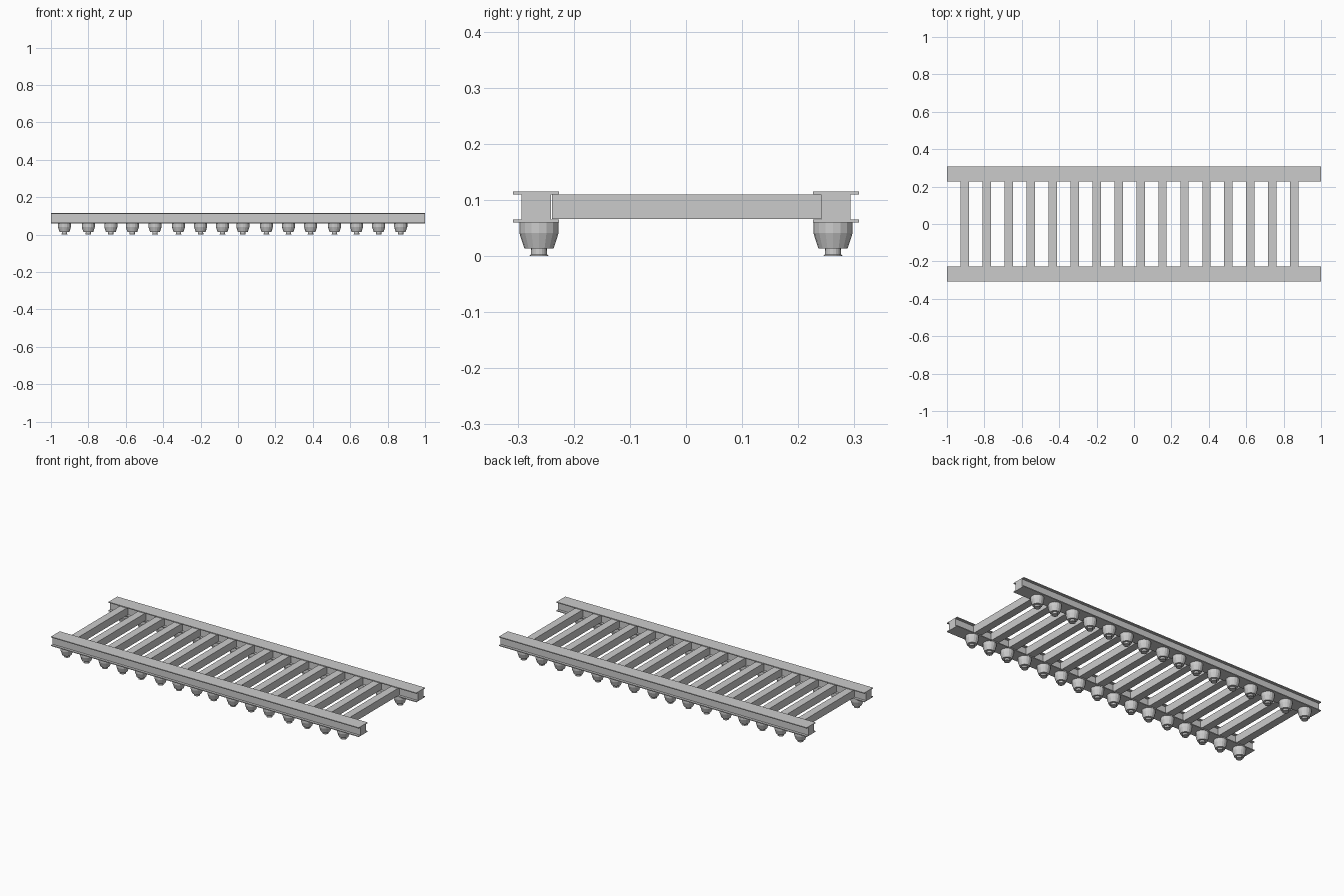
import bpy, bmesh, math

if "Cube" in bpy.data.objects:
    bpy.data.objects.remove(bpy.data.objects["Cube"])

def box(bm, lo, hi):
    r = bmesh.ops.create_cube(bm, size=1)
    for v in r["verts"]:
        v.co = [(a + b) / 2 + c * (b - a) for a, b, c in zip(lo, hi, v.co)]

def finish(bm, name):
    bmesh.ops.recalc_face_normals(bm, faces=bm.faces)
    me = bpy.data.meshes.new(name)
    bm.to_mesh(me)
    bm.free()
    ob = bpy.data.objects.new(name, me)
    bpy.context.collection.objects.link(ob)
    return ob

# Side rails: thick-web I-beam section extruded along x
half = [(0.041, 0.06), (0.041, 0.065), (0.026, 0.065),
        (0.026, 0.11), (0.041, 0.11), (0.041, 0.115)]
section = half + [(-y, z) for y, z in reversed(half)]
for side, label in ((-1, "front"), (1, "back")):
    bm = bmesh.new()
    face = bm.faces.new([bm.verts.new((-1, y + side * 0.267, z)) for y, z in section])
    ext = bmesh.ops.extrude_face_region(bm, geom=[face], use_keep_orig=True)
    for v in ext["geom"]:
        if isinstance(v, bmesh.types.BMVert):
            v.co.x = 1
    finish(bm, label + "_rail")

# Cross rungs
for i in range(16):
    x = -0.905 + i * 0.1175
    bm = bmesh.new()
    box(bm, (x - 0.0225, -0.239, 0.0655), (x + 0.0225, 0.241, 0.1095))
    finish(bm, f"rung_{i + 1}")

# Feet: lathed cups with a small flared stem, slightly irregular spacing
foot_x = [-0.928, -0.80, -0.68, -0.565, -0.444, -0.318, -0.20, -0.083,
          0.026, 0.152, 0.27, 0.388, 0.516, 0.634, 0.752, 0.87]
profile = [(0.035, 0.06), (0.035, 0.041), (0.026, 0.013),
           (0.014, 0.013), (0.0145, 0.003), (0.017, 0.0)]
SIDES = 16

bm = bmesh.new()
rings = [[bm.verts.new((r * math.cos(2 * math.pi * k / SIDES),
                        r * math.sin(2 * math.pi * k / SIDES), z))
          for k in range(SIDES)] for r, z in profile]
for a, b in zip(rings, rings[1:]):
    for k in range(SIDES):
        n = (k + 1) % SIDES
        bm.faces.new((a[k], a[n], b[n], b[k]))
bm.faces.new(rings[0])
bm.faces.new(rings[-1])
first = finish(bm, "foot")
foot_mesh = first.data
bpy.data.objects.remove(first)
for side, label in ((-1, "front"), (1, "back")):
    for i, x in enumerate(foot_x):
        ob = bpy.data.objects.new(f"{label}_foot_{i + 1}", foot_mesh)
        ob.location = (x, side * 0.262, 0)
        bpy.context.collection.objects.link(ob)
